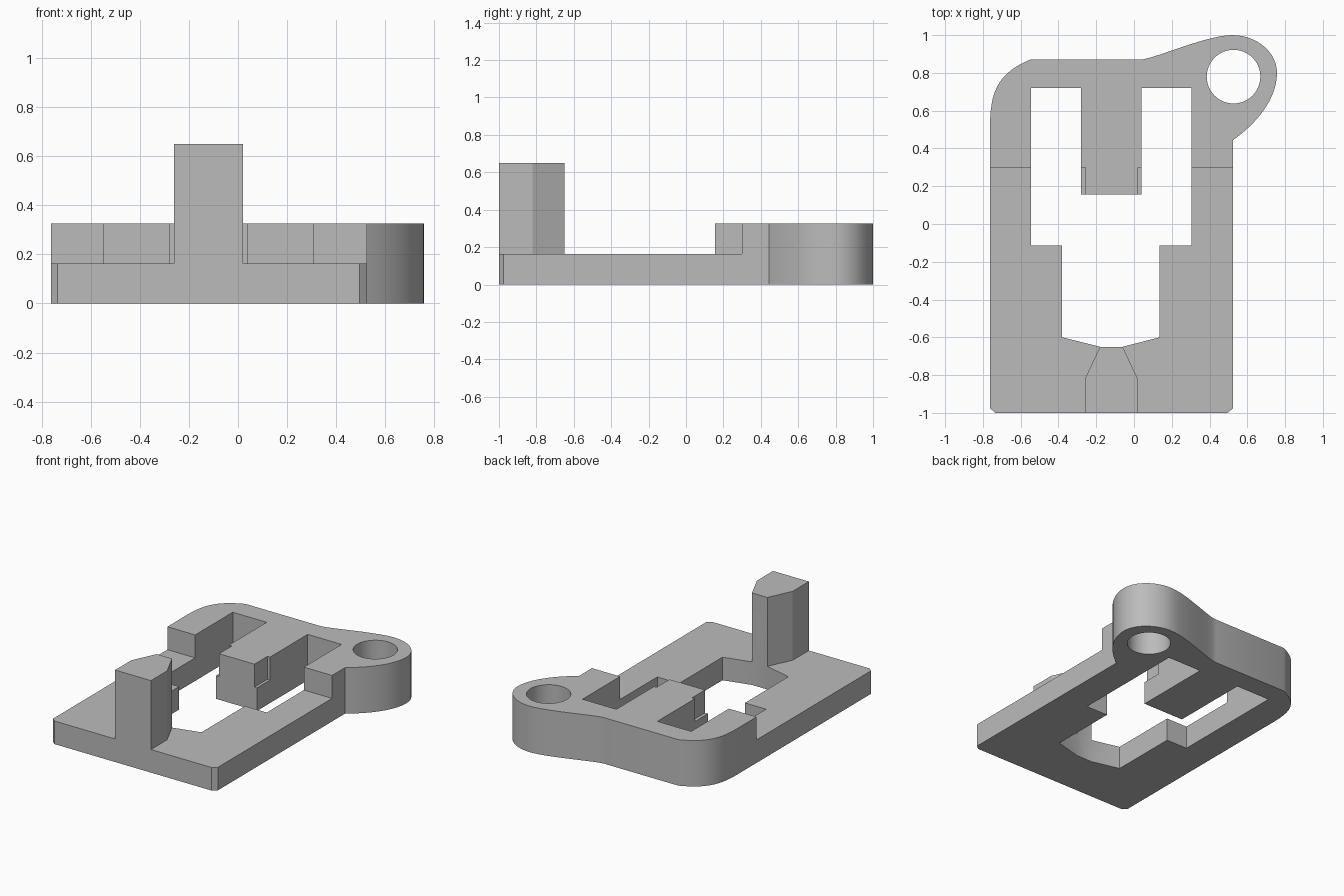
import bpy, bmesh, math
from mathutils import Vector
from mathutils.geometry import interpolate_bezier

if "Cube" in bpy.data.objects:
    bpy.data.objects.remove(bpy.data.objects["Cube"])

grey = bpy.data.materials.new("plain_grey")
grey.use_nodes = True
grey.diffuse_color = (0.5, 0.5, 0.5, 1)
grey.node_tree.nodes["Principled BSDF"].inputs["Base Color"].default_value = (0.5, 0.5, 0.5, 1)

STEP, TOP, POST = 0.163, 0.325, 0.65


def prism(name, points, z0, z1):
    """Extrude a flat outline between two heights."""
    bm = bmesh.new()
    face = bm.faces.new([bm.verts.new((x, y, z0)) for x, y in points])
    ext = bmesh.ops.extrude_face_region(bm, geom=[face])
    tops = [v for v in ext["geom"] if isinstance(v, bmesh.types.BMVert)]
    bmesh.ops.translate(bm, verts=tops, vec=(0, 0, z1 - z0))
    bmesh.ops.recalc_face_normals(bm, faces=bm.faces)
    mesh = bpy.data.meshes.new(name)
    bm.to_mesh(mesh)
    bm.free()
    mesh.materials.append(grey)
    obj = bpy.data.objects.new(name, mesh)
    bpy.context.collection.objects.link(obj)
    return obj


def bezier(a, b, c, d, n=14):
    pts = interpolate_bezier(*[Vector((*p, 0)) for p in (a, b, c, d)], n)
    return [(p.x, p.y) for p in pts]


def combine(target, other, operation):
    """Apply a boolean and discard the helper."""
    mod = target.modifiers.new(other.name, "BOOLEAN")
    mod.object, mod.operation, mod.solver = other, operation, "EXACT"
    bpy.context.view_layer.objects.active = target
    bpy.ops.object.modifier_apply(modifier=mod.name)
    bpy.data.objects.remove(other)


# Outer outline: chamfered front, round ear, round rear corner
outline = [(-0.762, -0.975), (-0.735, -1), (0.495, -1), (0.525, -0.975)]
outline += bezier((0.525, 0.445), (0.66, 0.54), (0.757, 0.67), (0.757, 0.8))
outline += bezier((0.757, 0.8), (0.757, 0.91), (0.65, 1), (0.52, 1))[1:]
outline += bezier((0.52, 1), (0.38, 1), (0.1, 0.87), (0.03, 0.87))[1:]
outline += bezier((-0.55, 0.87), (-0.72, 0.8), (-0.762, 0.7), (-0.762, 0.52))
frame = prism("bracket_frame", outline, 0, TOP)

# Window with the tongue left standing in it
window = prism("window_cutter", [
    (-0.545, 0.72), (-0.28, 0.72), (-0.28, 0.155), (0.04, 0.155), (0.04, 0.72),
    (0.305, 0.72), (0.305, -0.115), (0.135, -0.115), (0.135, -0.6), (-0.06, -0.65),
    (-0.18, -0.65), (-0.38, -0.6), (-0.38, -0.115), (-0.545, -0.115)], -0.1, 1)
combine(frame, window, "DIFFERENCE")

# Lowered front half, sparing the middle of the tongue
step = prism("step_cutter", [
    (-1, -1.1), (1, -1.1), (1, 0.3), (0.02, 0.3), (0.02, 0.1),
    (-0.257, 0.1), (-0.257, 0.3), (-1, 0.3)], STEP, 1)
combine(frame, step, "DIFFERENCE")

# Ear hole
circle = [(0.527 + 0.142 * math.cos(math.tau * i / 48),
           0.78 + 0.142 * math.sin(math.tau * i / 48)) for i in range(48)]
combine(frame, prism("hole_cutter", circle, -0.1, 1), "DIFFERENCE")

# Upright post at the front edge
post = prism("front_post", [(-0.26, -1), (0.02, -1), (0.02, -0.82),
                            (-0.06, -0.65), (-0.18, -0.65), (-0.26, -0.82)], 0, POST)
combine(frame, post, "UNION")

# Smooth the round walls, keep the edges crisp
bpy.ops.object.select_all(action="DESELECT")
frame.select_set(True)
bpy.context.view_layer.objects.active = frame
bpy.ops.object.shade_smooth_by_angle(angle=math.radians(25))
